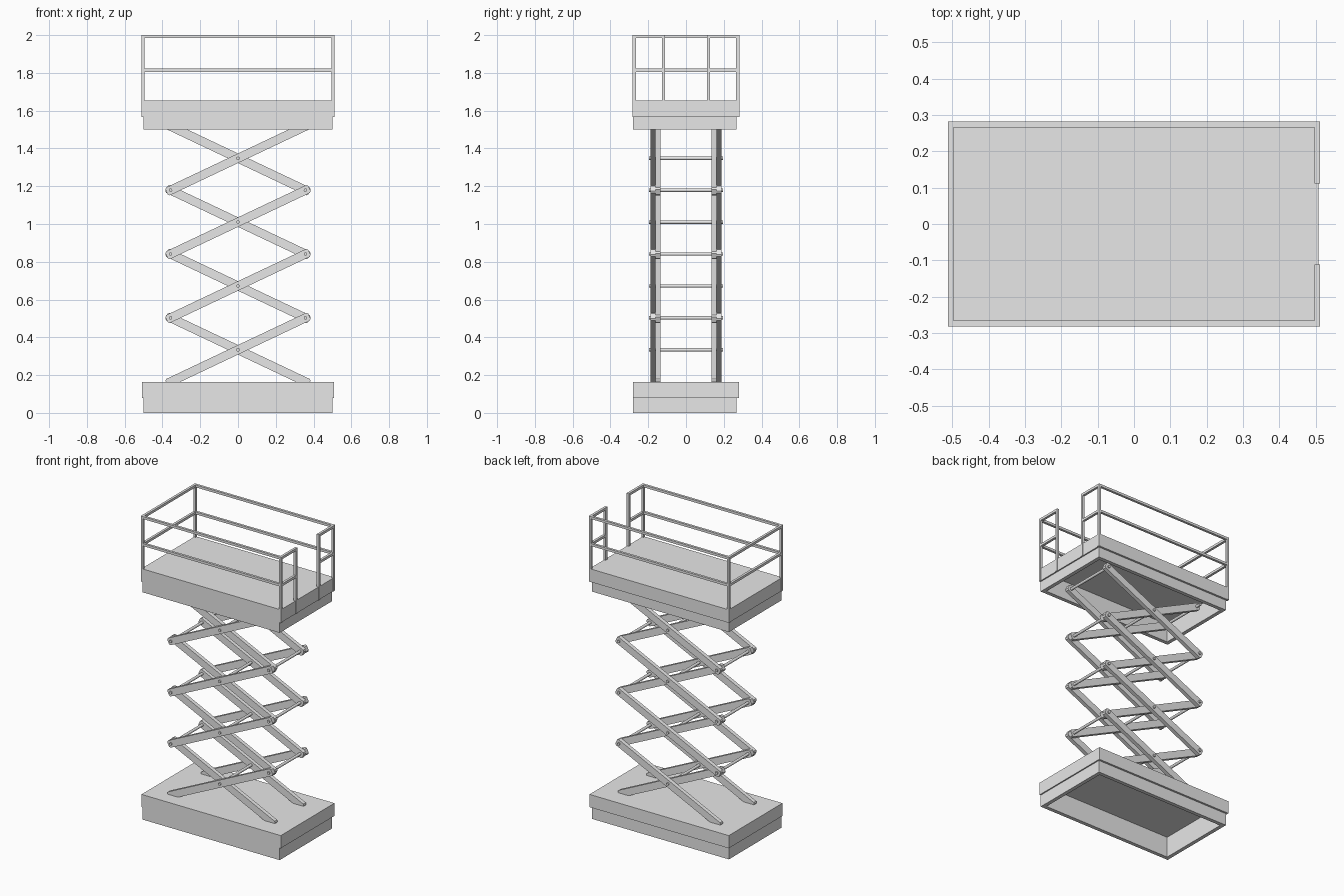
import bpy, bmesh, math
from mathutils import Matrix, Vector

cube = bpy.data.objects.get("Cube")
if cube:
    bpy.data.objects.remove(cube, do_unlink=True)

grey = bpy.data.materials.new("light_grey")
grey.use_nodes = True
colour = (0.8, 0.8, 0.8, 1)
grey.diffuse_color = colour
grey.node_tree.nodes["Principled BSDF"].inputs["Base Color"].default_value = colour


def finish(name, bm, smooth=False):
    bmesh.ops.recalc_face_normals(bm, faces=bm.faces)
    mesh = bpy.data.meshes.new(name)
    bm.to_mesh(mesh)
    bm.free()
    mesh.materials.append(grey)
    obj = bpy.data.objects.new(name, mesh)
    bpy.context.collection.objects.link(obj)
    if smooth:
        bpy.ops.object.select_all(action="DESELECT")
        obj.select_set(True)
        bpy.context.view_layer.objects.active = obj
        bpy.ops.object.shade_smooth_by_angle(angle=math.radians(35))
    return obj


def add_box(bm, lo, hi):
    lo, hi = Vector(lo), Vector(hi)
    place = Matrix.Translation((lo + hi) / 2) @ Matrix.Diagonal((*(hi - lo), 1))
    bmesh.ops.create_cube(bm, size=1, matrix=place)


def tray(name, top, step, bottom, ceiling):
    """Stepped slab, hollow underneath, flush along the front."""
    wide = (0.508, -0.28, 0.28)
    narrow = (0.5, -0.28, 0.267)
    inner = (0.475, -0.255, 0.242)
    levels = [(wide, top), (wide, step), (narrow, step),
              (narrow, bottom), (inner, bottom), (inner, ceiling)]
    bm = bmesh.new()
    rings = []
    for (x, y0, y1), z in levels:
        corners = [(-x, y0), (x, y0), (x, y1), (-x, y1)]
        rings.append([bm.verts.new((a, b, z)) for a, b in corners])
    for upper, lower in zip(rings, rings[1:]):
        for i in range(4):
            j = (i + 1) % 4
            bm.faces.new((upper[i], lower[i], lower[j], upper[j]))
    bm.faces.new(rings[0])
    bm.faces.new(rings[-1][::-1])
    finish(name, bm)


# Base and work platform
tray("base", 0.164, 0.08, 0, 0.137)
tray("platform", 1.653, 1.567, 1.499, 1.62)

# Scissor mechanism
REACH, RISE, START, LEVELS = 0.357, 0.338, 0.165, 4
ARM_HALF, END, CHAMFER, ARM_THICK = 0.023, 0.023, 0.008, 0.026
half_length = math.hypot(REACH, RISE / 2) + END
slope = math.atan2(RISE / 2, REACH)


def arm(name, z, y0, direction):
    """Flat bar with clipped corners, tilted about its middle."""
    bm = bmesh.new()
    a, b, c = half_length, ARM_HALF, CHAMFER
    quarter = [(a, b - c), (a - c, b)]
    outline = quarter + [(-x, h) for x, h in quarter[::-1]]
    outline += [(-x, -h) for x, h in outline]
    face = bm.faces.new([bm.verts.new((x, 0, h)) for x, h in outline])
    grown = bmesh.ops.extrude_face_region(bm, geom=[face])["geom"]
    verts = [v for v in grown if isinstance(v, bmesh.types.BMVert)]
    bmesh.ops.translate(bm, verts=verts, vec=(0, ARM_THICK, 0))
    tilt = Matrix.Rotation(-direction * slope, 4, "Y")
    bmesh.ops.transform(bm, verts=bm.verts, matrix=Matrix.Translation((0, y0, z)) @ tilt)
    finish(name, bm)


def rod(name, x, z):
    bm = bmesh.new()
    place = Matrix.Translation((x, 0, z)) @ Matrix.Rotation(math.pi / 2, 4, "X")
    bmesh.ops.create_cone(bm, cap_ends=True, segments=20, radius1=0.009,
                          radius2=0.009, depth=0.392, matrix=place)
    finish(name, bm, smooth=True)


for level in range(LEVELS):
    middle = START + RISE * (level + 0.5)
    for side, sign in (("front", -1), ("back", 1)):
        for kind, offset, direction in (("outer", 0.175, 1), ("inner", 0.149, -1)):
            arm(f"{side}_{kind}_arm_{level + 1}", middle,
                sign * offset - ARM_THICK / 2, direction)
    rod(f"middle_rod_{level + 1}", 0, middle)
    for side, x in (("left", REACH), ("right", -REACH)):
        rod(f"{side}_rod_{level + 1}", x, START + RISE * (level + 1))

# Guard rail around the platform, open in the middle of the left end
X, Y, T, GATE = 0.512, 0.282, 0.016, 0.112
FOOT, TOP, MID = 1.567, 2.0, 1.822

posts = bmesh.new()
for x in (-X, X - T):
    for y in (-Y, Y - T):
        add_box(posts, (x, y, FOOT), (x + T, y + T, TOP))
finish("corner_posts", posts)

gate_posts = bmesh.new()
for y in (-GATE - T, GATE):
    add_box(gate_posts, (X - T, y, FOOT), (X, y + T, TOP))
finish("gate_posts", gate_posts)

for name, z in (("top_rail", TOP), ("middle_rail", MID)):
    bm = bmesh.new()
    for y in (-Y, Y - T):
        add_box(bm, (T - X, y, z - T), (X - T, y + T, z))
    add_box(bm, (-X, T - Y, z - T), (T - X, Y - T, z))
    for y0, y1 in ((T - Y, -GATE - T), (GATE + T, Y - T)):
        add_box(bm, (X - T, y0, z - T), (X, y1, z))
    finish(name, bm)
